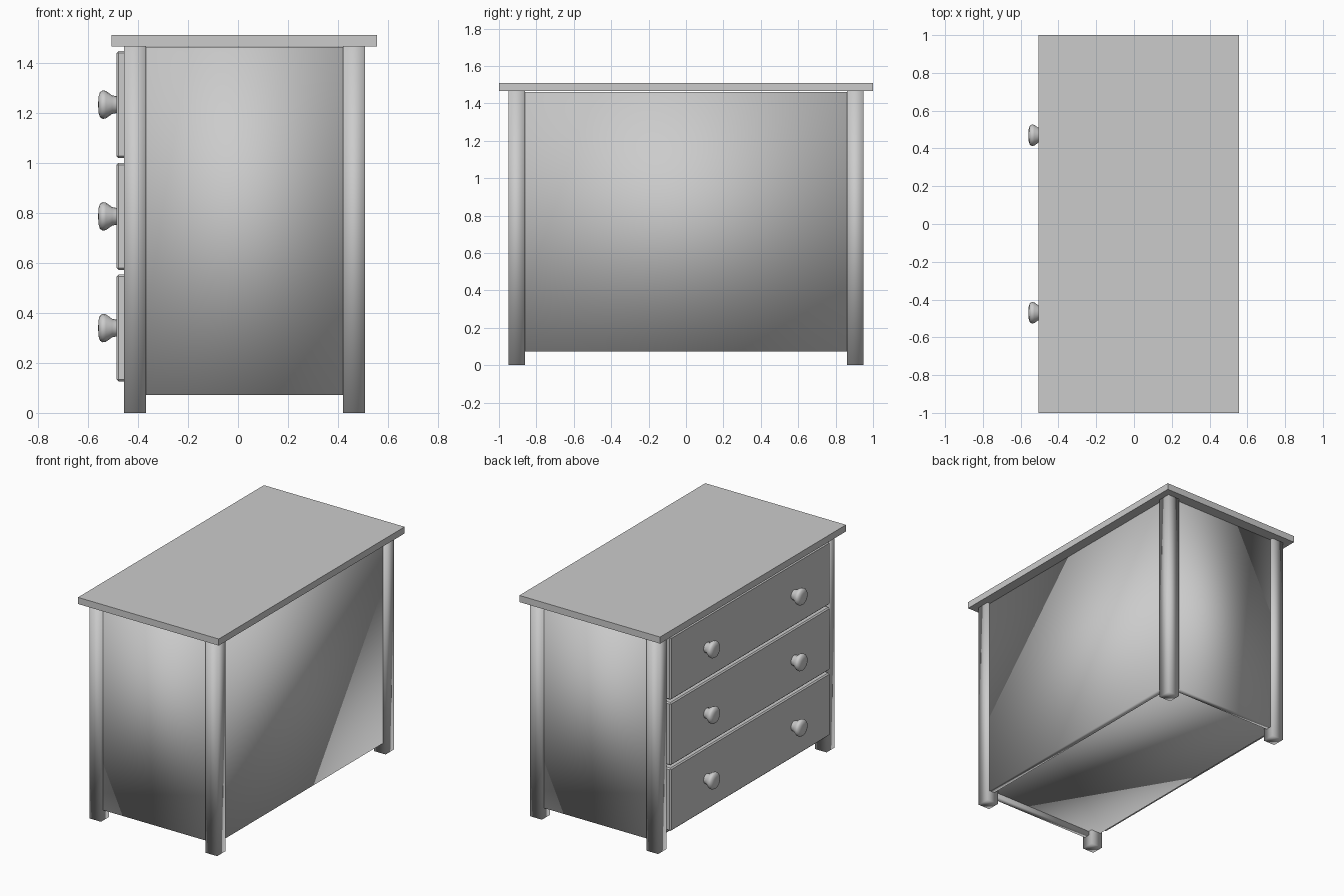
import bpy, bmesh, math
from mathutils import Matrix, Vector

cube = bpy.data.objects.get("Cube")
if cube:
    bpy.data.objects.remove(cube, do_unlink=True)

GREY = (0.6, 0.6, 0.6, 1)
mat = bpy.data.materials.new("plain grey")
mat.use_nodes = True
mat.diffuse_color = GREY
mat.node_tree.nodes["Principled BSDF"].inputs["Base Color"].default_value = GREY


def finish(name, bm):
    mesh = bpy.data.meshes.new(name)
    bmesh.ops.recalc_face_normals(bm, faces=bm.faces)
    bm.to_mesh(mesh)
    bm.free()
    mesh.materials.append(mat)
    obj = bpy.data.objects.new(name, mesh)
    bpy.context.collection.objects.link(obj)
    return obj


def box(name, x, y, z, smooth=False, sharp_uprights=False):
    """Box from three (low, high) ranges."""
    lo, hi = Vector((x[0], y[0], z[0])), Vector((x[1], y[1], z[1]))
    bm = bmesh.new()
    bmesh.ops.create_cube(bm, size=1, matrix=Matrix.Translation((lo + hi) / 2)
                          @ Matrix.Diagonal((*(hi - lo), 1)))
    for face in bm.faces:
        face.smooth = smooth
    if sharp_uprights:
        for edge in bm.edges:
            a, b = edge.verts
            edge.smooth = abs(a.co.z - b.co.z) < 0.01
    return finish(name, bm)


def knob(name, y, z):
    """Turned knob pointing out of the drawer front."""
    profile = [(0, 0.033), (0.02, 0.037), (0.045, 0.055), (0.058, 0.057),
               (0.069, 0.05), (0.075, 0.03), (0.076, 0)]
    bm = bmesh.new()
    verts = [bm.verts.new((-0.483 - d, y, z + r)) for d, r in profile]
    edges = [bm.edges.new(pair) for pair in zip(verts, verts[1:])]
    bmesh.ops.spin(bm, geom=verts + edges, cent=(0, y, z), axis=(1, 0, 0),
                   angle=math.tau, steps=16)
    bmesh.ops.remove_doubles(bm, verts=bm.verts, dist=0.0005)
    for face in bm.faces:
        face.smooth = True
    return finish(name, bm)


# Table top
box("top_board", (-0.505, 0.555), (-1, 1), (1.465, 1.51))

# Four corner legs
for side_x, xs in (("drawer", (-0.455, -0.367)), ("rear", (0.42, 0.508))):
    for side_y, ys in (("right", (-0.95, -0.862)), ("left", (0.862, 0.95))):
        box(f"leg_{side_x}_{side_y}", xs, ys, (0, 1.467), True, True)

# Recessed panels on the three closed sides
PANEL_Z = (0.072, 1.462)
box("end_panel_right", (-0.37, 0.423), (-0.93, -0.89), PANEL_Z, True)
box("end_panel_left", (-0.37, 0.423), (0.89, 0.93), PANEL_Z, True)
box("long_panel", (0.45, 0.49), (-0.865, 0.865), PANEL_Z, True)

# Raised bottom board
box("bottom_board", (-0.44, 0.452), (-0.892, 0.892), (0.1, 0.122), True)

# Three drawers with two knobs each
for i, level in enumerate(("bottom", "middle", "top")):
    z0 = 0.125 + i * 0.4465
    drawer = box(f"drawer_{level}", (-0.485, 0.4), (-0.857, 0.857), (z0, z0 + 0.428))
    bevel = drawer.modifiers.new("soft edges", 'BEVEL')
    bevel.width = 0.008
    bevel.segments = 1
    for side, y in (("right", -0.47), ("left", 0.47)):
        knob(f"knob_{level}_{side}", y, z0 + 0.214)
